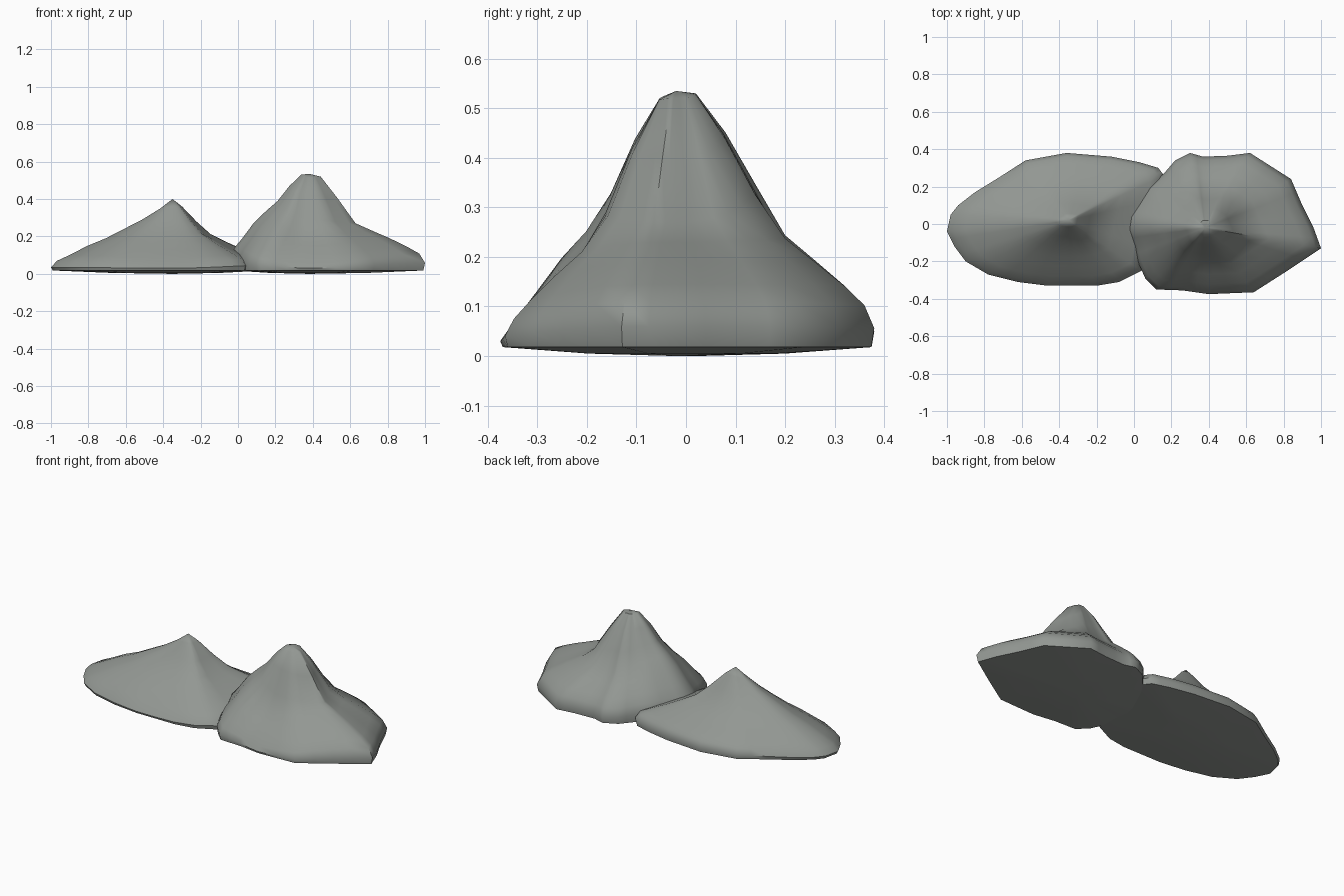
import bpy, bmesh, math
from mathutils import Vector

if "Cube" in bpy.data.objects:
    bpy.data.objects.remove(bpy.data.objects["Cube"])

stone = bpy.data.materials.new("grey_stone")
stone.diffuse_color = (0.29, 0.31, 0.29, 1)
stone.use_nodes = True
stone.node_tree.nodes["Principled BSDF"].inputs["Base Color"].default_value = stone.diffuse_color

STEPS = (0.1, 0.25, 0.4, 0.55, 0.7, 0.85, 0.95, 1.0)


def mound(name, peak, outline, profiles):
    """Rings run from the peak to the outline; heights blend the E, N, W, S slopes."""
    bm = bmesh.new()
    # add a midpoint on each outline edge
    pts = []
    for i, p in enumerate(outline):
        a, b = Vector(p), Vector(outline[(i + 1) % len(outline)])
        pts += [a, (a + b) / 2]
    centre = Vector(peak[:2])

    def height(d, k):
        d = d.normalized()
        ex = profiles["E" if d.x > 0 else "W"][k]
        ny = profiles["N" if d.y > 0 else "S"][k]
        return ex * d.x ** 2 + ny * d.y ** 2

    rings = []
    for k, t in enumerate(STEPS):
        rings.append([bm.verts.new((*(centre + (p - centre) * t),
                                    height(p - centre, k))) for p in pts])
    # underside: tucked-in rim and nearly flat base
    for t, z in ((0.985, 0.018), (0.5, 0.005)):
        rings.append([bm.verts.new((*(centre + (p - centre) * t), z)) for p in pts])
    top = bm.verts.new(peak)
    bottom = bm.verts.new((*centre, 0))
    n = len(pts)
    for i in range(n):
        j = (i + 1) % n
        bm.faces.new((top, rings[0][i], rings[0][j]))
        bm.faces.new((bottom, rings[-1][j], rings[-1][i]))
        for r, s in zip(rings, rings[1:]):
            bm.faces.new((r[i], s[i], s[j], r[j]))
    bmesh.ops.recalc_face_normals(bm, faces=bm.faces)
    me = bpy.data.meshes.new(name)
    bm.to_mesh(me)
    bm.free()
    me.materials.append(stone)
    ob = bpy.data.objects.new(name, me)
    bpy.context.collection.objects.link(ob)
    bpy.ops.object.select_all(action='DESELECT')
    ob.select_set(True)
    bpy.context.view_layer.objects.active = ob
    bpy.ops.object.shade_smooth_by_angle(angle=math.radians(45))
    return ob


# low, long hill on the left
mound("low_hill", (-0.35, 0.02, 0.4),
      [(-1, -0.04), (-0.96, -0.12), (-0.9, -0.2), (-0.78, -0.27), (-0.62, -0.31),
       (-0.46, -0.33), (-0.2, -0.33), (-0.08, -0.31), (0.04, -0.25), (0.1, 0),
       (0.16, 0.26), (0.13, 0.3), (0.03, 0.33), (-0.12, 0.36), (-0.36, 0.38),
       (-0.58, 0.34), (-0.72, 0.25), (-0.85, 0.17), (-0.94, 0.1), (-0.98, 0.05)],
      {"E": (0.36, 0.28, 0.21, 0.175, 0.14, 0.11, 0.09, 0.05),
       "N": (0.36, 0.28, 0.22, 0.17, 0.135, 0.105, 0.08, 0.05),
       "W": (0.35, 0.29, 0.24, 0.19, 0.15, 0.10, 0.07, 0.035),
       "S": (0.36, 0.285, 0.225, 0.175, 0.13, 0.085, 0.05, 0.03)})

# tall hill on the right, with a shelf on its outer side
mound("tall_hill", (0.38, -0.02, 0.535),
      [(-0.04, -0.03), (0, -0.12), (0.02, -0.2), (0.06, -0.29), (0.12, -0.35),
       (0.26, -0.355), (0.4, -0.375), (0.64, -0.365), (0.82, -0.25), (1, -0.13),
       (0.96, -0.02), (0.9, 0.1), (0.84, 0.24), (0.62, 0.38), (0.5, 0.365),
       (0.37, 0.36), (0.3, 0.38), (0.22, 0.34), (0.16, 0.27), (0.08, 0.2),
       (0.02, 0.11), (-0.03, 0.04)],
      {"E": (0.52, 0.40, 0.27, 0.23, 0.19, 0.145, 0.11, 0.06),
       "N": (0.53, 0.45, 0.345, 0.24, 0.19, 0.14, 0.1, 0.055),
       "W": (0.53, 0.47, 0.39, 0.335, 0.275, 0.19, 0.14, 0.09),
       "S": (0.515, 0.42, 0.29, 0.2, 0.15, 0.095, 0.055, 0.03)})
